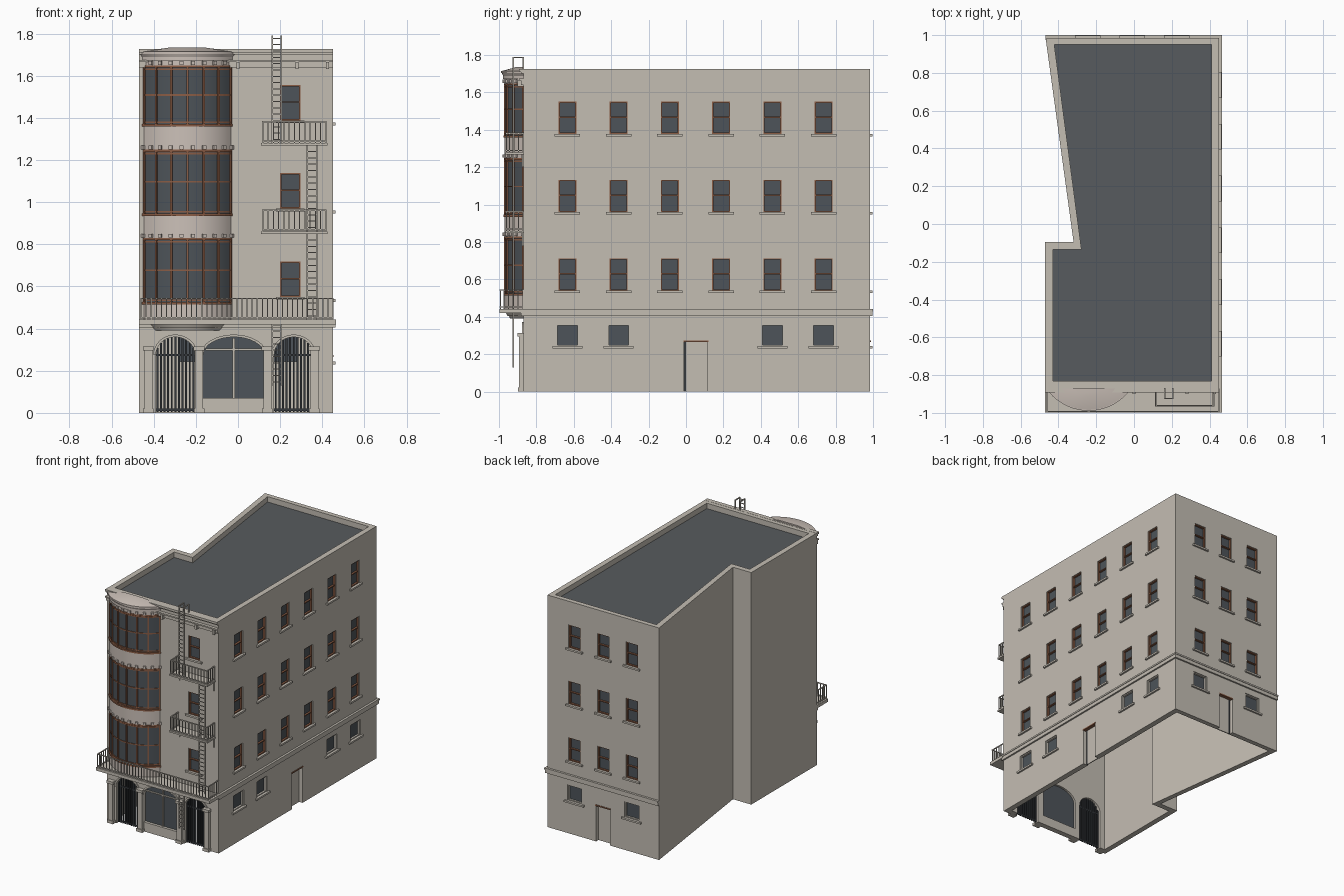
import bpy, bmesh
from math import sin, cos, pi, asin
from mathutils import Matrix, Vector

if "Cube" in bpy.data.objects:
    bpy.data.objects.remove(bpy.data.objects["Cube"], do_unlink=True)


def material(name, rgb):
    m = bpy.data.materials.new(name)
    m.use_nodes = True
    m.diffuse_color = (*rgb, 1)
    m.node_tree.nodes["Principled BSDF"].inputs["Base Color"].default_value = (*rgb, 1)
    return m


STONE = material("warm stone", (0.55, 0.51, 0.45))
PALE = material("pale plaster", (0.60, 0.53, 0.48))
GLASS = material("slate glass", (0.075, 0.088, 0.1))
ROOF = material("grey roofing", (0.095, 0.105, 0.112))
BROWN = material("brown wood", (0.26, 0.11, 0.06))
IRON = material("dark iron", (0.035, 0.04, 0.045))

parts = {}


def part(name, mat=STONE):
    return parts.setdefault(name, (bmesh.new(), mat))[0]


def box(bm, lo, hi, turn=0):
    lo, hi = Vector(lo), Vector(hi)
    m = Matrix.Translation((lo + hi) / 2) @ Matrix.Rotation(turn, 4, 'Z') @ Matrix.Diagonal((*(hi - lo), 1))
    bmesh.ops.create_cube(bm, size=1, matrix=m)


def prism(bm, pts, lo, hi, axis='z', grow=1, pivot=(0, 0)):
    """Extrude a flat outline along z or y; grow scales the far end about pivot."""
    def ring(h, s):
        out = []
        for p, q in pts:
            p, q = pivot[0] + (p - pivot[0]) * s, pivot[1] + (q - pivot[1]) * s
            out.append(bm.verts.new((p, q, h) if axis == 'z' else (p, h, q)))
        return out
    a, b = ring(lo, 1), ring(hi, grow)
    faces = [bm.faces.new(a), bm.faces.new(b[::-1])]
    for i in range(len(a)):
        j = (i + 1) % len(a)
        faces.append(bm.faces.new((a[i], b[i], b[j], a[j])))
    bmesh.ops.recalc_face_normals(bm, faces=faces)


FRONT, BACK, SIDE = -0.87, 0.985, 0.45


def wall_box(bm, wall, a, d, z):
    """Box given by its spans along a wall, outward from it, and in height."""
    if wall == 'side':
        box(bm, (SIDE + d[0], a[0], z[0]), (SIDE + d[1], a[1], z[1]))
    elif wall == 'back':
        box(bm, (a[0], BACK + d[0], z[0]), (a[1], BACK + d[1], z[1]))
    else:
        box(bm, (a[0], FRONT - d[1], z[0]), (a[1], FRONT - d[0], z[1]))


# Hollow walls with parapet, and the sunken roof
outer = [(-.47, FRONT), (SIDE, FRONT), (SIDE, BACK), (-.468, BACK), (-.32, -.095), (-.47, -.095)]
inner = [(-.43, -.83), (.41, -.83), (.41, .95), (-.422, .95), (-.278, -.135), (-.43, -.135)]
walls = part("walls")
loops = [[walls.verts.new((x, y, z)) for x, y in o] for o, z in
         ((outer, 0), (outer, 1.725), (inner, 1.725), (inner, 0))]
for k in range(4):
    p, q = loops[k], loops[(k + 1) % 4]
    for i in range(6):
        j = (i + 1) % 6
        walls.faces.new((p[i], p[j], q[j], q[i]))
prism(part("roof", ROOF), inner, 1.67, 1.685)

cutter = bmesh.new()


def window(wall, c, w, z0, z1, mat, rail=True):
    a0, a1, t = c - w / 2, c + w / 2, .007
    wall_box(cutter, wall, (a0, a1), (-.08, .03), (z0, z1))
    wall_box(part("window_panes", GLASS), wall, (a0, a1), (-.025, -.02), (z0, z1))
    bm, d = part("window_frames_" + wall + ("" if rail else "_ground"), mat), (-.02, -.006)
    wall_box(bm, wall, (a0, a0 + t), d, (z0, z1))
    wall_box(bm, wall, (a1 - t, a1), d, (z0, z1))
    for z in [z0, z1 - t] + ([(z0 + z1) / 2] if rail else []):
        wall_box(bm, wall, (a0, a1), d, (z, z + t))
    wall_box(part("window_sills"), wall, (a0 - .02, a1 + .02), (-.01, .013), (z0 - .013, z0))


def doorway(wall, a0, a1):
    wall_box(cutter, wall, (a0, a1), (-.08, .03), (-.02, .27))
    wall_box(part("doors"), wall, (a0 + .01, a1), (-.035, -.028), (0, .27))
    wall_box(part("door_gaps", IRON), wall, (a0, a0 + .01), (-.035, -.028), (0, .27))
    wall_box(part("door_lintels", BROWN), wall, (a0 - .004, a1 + .004), (-.02, .004), (.265, .274))


# Rows of windows and doors
side_spots = [-.634 + .274 * i for i in range(6)]
back_spots = (-.245, -.01, .227)
for z in (.54, .96, 1.378):
    for c in side_spots:
        window('side', c, .096, z, z + .173, BROWN)
    for c in back_spots:
        window('back', c, .096, z, z + .173, BROWN)
    window('front', .248, .095, z + .01, z + .178, BROWN)
for i in (0, 1, 4, 5):
    window('side', side_spots[i], .12, .243, .36, STONE, False)
for c in back_spots[::2]:
    window('back', c, .12, .243, .36, STONE, False)
doorway('side', -.01, .115)
doorway('back', -.065, .05)


# Ground floor arches, gates and shop window
def arch(x0, x1, z0, spring, top, n=16, pad=0):
    c, r = (x0 + x1) / 2, (x1 - x0) / 2 + pad
    curve = [(c + r * cos(pi * i / n), spring + (top - spring + pad) * sin(pi * i / n)) for i in range(n + 1)]
    return [(c + r, z0)] + curve + [(c - r, z0)]


for x0, x1, z0 in ((-.39, -.205, -.02), (-.165, .125, .07), (.172, .357, -.02)):
    shape = arch(x0, x1, z0, .275, .36)
    prism(cutter, shape, FRONT - .03, FRONT + .08, 'y')
    trim = arch(x0, x1, .275, .275, .36, pad=.012)[1:-1] + arch(x0, x1, .275, .275, .36)[1:-1][::-1]
    prism(part("arch_trims"), trim, FRONT - .008, FRONT + .005, 'y')
    if z0 > 0:
        prism(part("shop_window", GLASS), shape, FRONT + .02, FRONT + .025, 'y')
        bars = part("shop_window_bars")
        wall_box(bars, 'front', (-.025, -.015), (-.02, -.01), (.07, .355))
        wall_box(bars, 'front', (x0 + .01, x1 - .01), (-.02, -.01), (.297, .305))
    else:
        gate, c, r = part("gate_bars", IRON), (x0 + x1) / 2, (x1 - x0) / 2
        for i in range(11):
            x = x0 + .007 + i * (2 * r - .014) / 10
            top = .275 + .085 * max(0, 1 - ((x - c) / r) ** 2) ** .5
            wall_box(gate, 'front', (x - .0045, x + .0045), (-.025, -.015), (.005, top))
        for z in (.01, .27):
            wall_box(gate, 'front', (x0, x1), (-.023, -.017), (z, z + .01))

for x in (-.425, -.185, .139, .362):
    bm = part("pilasters")
    wall_box(bm, 'front', (x - .019, x + .019), (-.01, .022), (0, .3))
    wall_box(bm, 'front', (x - .027, x + .027), (-.01, .032), (.295, .315))
    wall_box(bm, 'front', (x - .025, x + .025), (-.01, .028), (0, .022))

# String course and long balcony
band = part("string_course")
for d, z in ((.012, (.405, .442)), (.016, (.43, .442))):
    wall_box(band, 'side', (FRONT - d, BACK + d), (-.01, d), z)
    wall_box(band, 'back', (-.468, SIDE + d), (-.01, d), z)
    wall_box(band, 'front', (-.47, SIDE + d), (-.01, d), z)
wall_box(part("balcony_slab"), 'front', (-.47, .465), (0, .128), (.42, .443))


def railing(bm, x0, x1, depth, z, height, step):
    for h in (.012, height):
        wall_box(bm, 'front', (x0, x1), (depth - .007, depth), (z + h - .006, z + h))
        for x in (x0, x1 - .007):
            wall_box(bm, 'front', (x, x + .007), (0, depth), (z + h - .006, z + h))
    n = round((x1 - x0) / step)
    for i in range(n + 1):
        x = x0 + (x1 - x0 - .005) * i / n
        wall_box(bm, 'front', (x, x + .005), (depth - .006, depth - .001), (z, z + height))
    m = round(depth / step)
    for i in range(m):
        d = depth * i / m
        for x in (x0, x1 - .005):
            wall_box(bm, 'front', (x, x + .005), (d, d + .005), (z, z + height))


railing(part("balcony_railing"), -.462, .453, .126, .443, .103, .024)

# Fire escape landings and ladders
for z in (.86, 1.28):
    wall_box(part("fire_escape_landings"), 'front', (.11, .425), (0, .096), (z - .012, z))
    railing(part("fire_escape_railings"), .115, .42, .094, z, .105, .026)
    for x in (.125, .408):
        bm = part("landing_brackets")
        wall_box(bm, 'front', (x, x + .006), (0, .007), (z - .08, z - .01))
        prism(bm, [(x, z - .08), (x + .006, z - .08), (x + .006, z - .07), (x, z - .07)],
              FRONT, FRONT - .003, 'y')


def ladder(bm, x0, x1, d, z0, z1):
    for x in (x0, x1 - .007):
        wall_box(bm, 'front', (x, x + .007), (d, d + .007), (z0, z1))
    for i in range(int((z1 - z0) / .03)):
        z = z0 + .015 + i * .03
        wall_box(bm, 'front', (x0, x1), (d + .001, d + .006), (z, z + .005))


rungs = part("ladders")
ladder(rungs, .16, .208, .05, .13, .443)
ladder(rungs, .325, .38, .05, .443, 1.28)
ladder(rungs, .16, .208, .05, 1.28, 1.79)
for x in (.16, .201):
    wall_box(rungs, 'front', (x, x + .007), (0, .057), (1.783, 1.79))
    wall_box(rungs, 'front', (x, x + .007), (-.003, .004), (1.72, 1.79))

# Curved bay
CX = -.24


def bow(w, s, n=18):
    r = (w * w + s * s) / (2 * s)
    a = asin(w / r)
    return [(CX + r * sin(a * (2 * i / n - 1)), FRONT - s + r - r * cos(a * (2 * i / n - 1))) for i in range(n + 1)]


def bay(name, mat, w, s, z0, z1, grow=1):
    prism(part(name, mat), bow(w, s), z0, z1, grow=grow, pivot=(CX, FRONT))


def studs(name, mat, w, s, z0, z1, size, n=6):
    for i, (x, y) in enumerate(bow(w, s, n)):
        box(part(name, mat), (x - size / 2, y - size / 2, z0), (x + size / 2, y + size / 2, z1), .3 * (i - n / 2) * 6 / n)


for z0, z1 in ((.522, .824), (.943, 1.243), (1.367, 1.643)):
    bay("bay_glass", GLASS, .203, .094, z0, z1)
    studs("bay_mullions", BROWN, .205, .097, z0, z1, .011)
    for z in (z0 + .008, (z0 + z1) / 2, z1 - .016):
        bay("bay_rails", BROWN, .207, .099, z, z + .008)
    bay("bay_sills", BROWN, .215, .107, z0 - .008, z0 + .004)
    bay("bay_heads", BROWN, .212, .104, z1 - .004, z1 + .006)
    studs("bay_studs", PALE, .21, .102, z1 + .008, z1 + .026, .018, 9)
for z0, z1 in ((.44, .516), (.83, .936), (1.249, 1.36), (1.649, 1.7)):
    bay("bay_spandrels", PALE, .207, .1, z0, z1)
bay("bay_corbel", STONE, .15, .07, .39, .405, 1.1)
bay("bay_corbel", STONE, .17, .085, .405, .422, 1.1)
bay("bay_cornice", PALE, .213, .108, 1.672, 1.688)
bay("bay_cornice", PALE, .213, .108, 1.688, 1.703, 1.06)
bay("bay_cornice", PALE, .226, .119, 1.703, 1.715)
bay("bay_cap", PALE, .22, .114, 1.715, 1.735, .35)

# Front cornice
cornice = part("front_cornice")
for d, z in ((.012, (1.64, 1.67)), (.022, (1.665, 1.675)), (.012, (1.7, 1.715)), (.022, (1.71, 1.726))):
    wall_box(cornice, 'front', (-.47, SIDE), (-.01, d), z)
for x in (0, .28, .425):
    wall_box(cornice, 'front', (x - .008, x + .008), (0, .03), (1.632, 1.666))


# Turn the gathered parts into objects
def make(name, bm, mat):
    bmesh.ops.recalc_face_normals(bm, faces=bm.faces)
    me = bpy.data.meshes.new(name)
    bm.to_mesh(me)
    bm.free()
    me.materials.append(mat)
    ob = bpy.data.objects.new(name, me)
    bpy.context.collection.objects.link(ob)
    return ob


made = {n: make(n, bm, mat) for n, (bm, mat) in parts.items()}
holes = make("opening_cutter", cutter, STONE)
holes.hide_render = True
mod = made["walls"].modifiers.new("openings", 'BOOLEAN')
mod.operation, mod.solver, mod.object = 'DIFFERENCE', 'EXACT', holes
bpy.ops.object.select_all(action='DESELECT')
bpy.context.view_layer.objects.active = made["walls"]
made["walls"].select_set(True)
bpy.ops.object.modifier_apply(modifier=mod.name)
bpy.data.objects.remove(holes, do_unlink=True)

# Smooth the curved bay
bpy.ops.object.select_all(action='DESELECT')
for n in ("bay_glass", "bay_spandrels", "bay_cornice", "bay_corbel", "bay_cap"):
    made[n].select_set(True)
    bpy.context.view_layer.objects.active = made[n]
bpy.ops.object.shade_smooth_by_angle()
